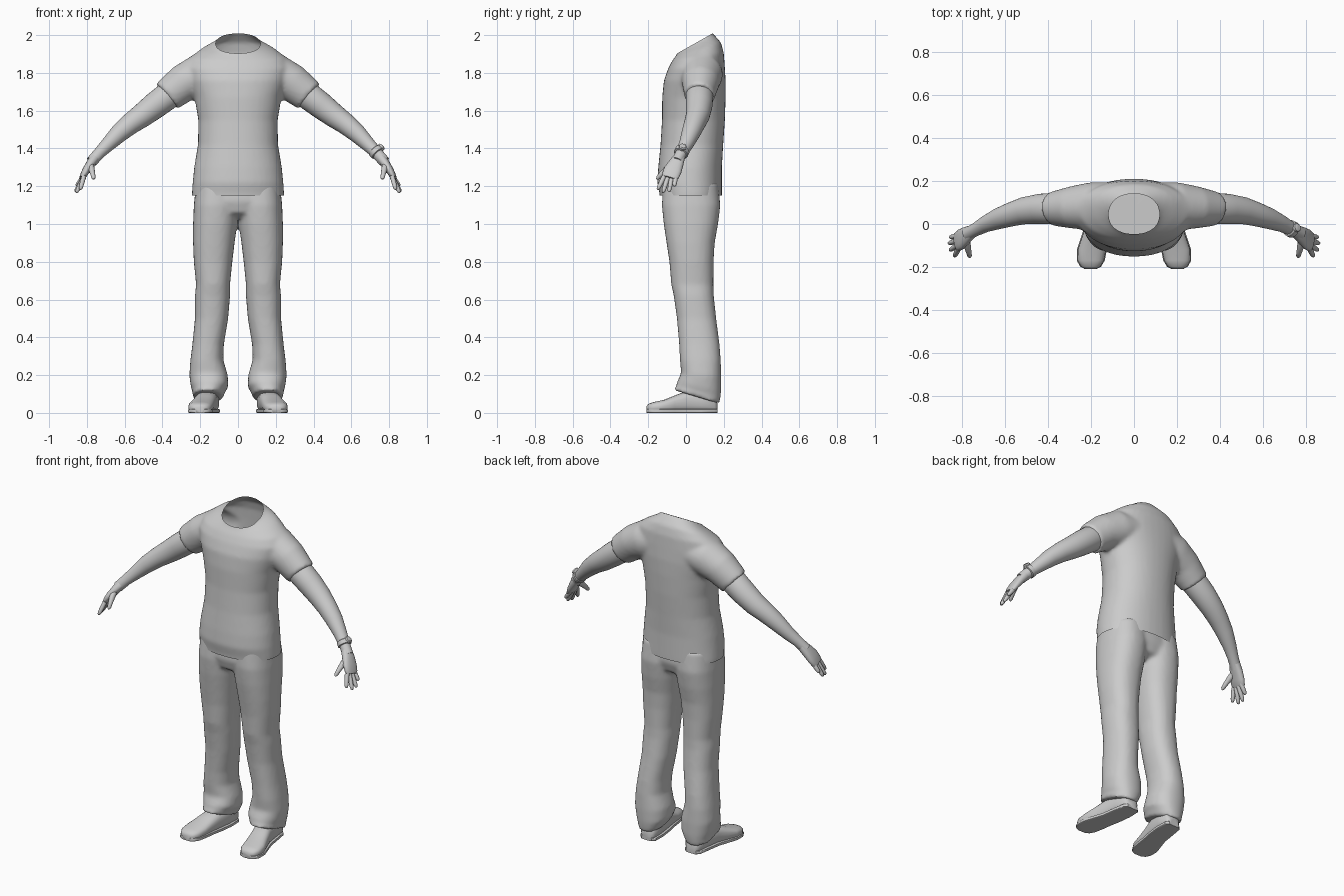
import bpy, bmesh, math
from mathutils import Vector

cube = bpy.data.objects.get("Cube")
if cube:
    bpy.data.objects.remove(cube, do_unlink=True)

grey = bpy.data.materials.new("plain grey")
grey.use_nodes = True
GREY = (0.6, 0.6, 0.6, 1)
grey.diffuse_color = GREY
grey.node_tree.nodes["Principled BSDF"].inputs["Base Color"].default_value = GREY


def power(t, p):
    return math.copysign(abs(t) ** (2 / p), t)


def loft(bm, rings, n=28, p=2.0):
    """Skin a closed solid over rings of (centre, u axis, v axis)."""
    loops = []
    for c, u, v in rings:
        angles = [2 * math.pi * i / n for i in range(n)]
        loops.append([bm.verts.new(c + u * power(math.cos(a), p) + v * power(math.sin(a), p))
                      for a in angles])
    for a, b in zip(loops, loops[1:]):
        for i in range(n):
            bm.faces.new((a[i], a[(i + 1) % n], b[(i + 1) % n], b[i]))
    bm.faces.new(loops[0][::-1])
    bm.faces.new(loops[-1])


def level(z, x0, x1, y0, y1, tilt=0):
    """Horizontal ring from its extents; tilt raises the back."""
    ry = (y1 - y0) / 2
    return (Vector(((x0 + x1) / 2, (y0 + y1) / 2, z)),
            Vector(((x1 - x0) / 2, 0, 0)), Vector((0, ry, ry * tilt)))


def tube(points, side=(0, 1, 0)):
    """Rings along a path of (x, y, z, radius along side, other radius)."""
    cs = [Vector(q[:3]) for q in points]
    rings = []
    for i, q in enumerate(points):
        t = (cs[min(i + 1, len(cs) - 1)] - cs[max(i - 1, 0)]).normalized()
        s = Vector(side)
        u = (s - t * s.dot(t)).normalized()
        rings.append((cs[i], u * q[3], t.cross(u) * q[-1]))
    return rings


def flip(rings):
    m = Vector((-1, 1, 1))
    return [tuple(v * m for v in ring) for ring in rings]


def finish(bm, name, mirror=False, blend=0, angle=50):
    """Make the object; blend fuses the solids with that voxel size."""
    bmesh.ops.recalc_face_normals(bm, faces=bm.faces[:])
    me = bpy.data.meshes.new(name)
    bm.to_mesh(me)
    bm.free()
    ob = bpy.data.objects.new(name, me)
    bpy.context.collection.objects.link(ob)
    me.materials.append(grey)
    bpy.ops.object.select_all(action='DESELECT')
    ob.select_set(True)
    bpy.context.view_layer.objects.active = ob
    if mirror:
        ob.modifiers.new("Mirror", 'MIRROR').use_mirror_merge = False
    if blend:
        r = ob.modifiers.new("Fuse", 'REMESH')
        r.mode, r.voxel_size = 'VOXEL', blend
        s = ob.modifiers.new("Soften", 'SMOOTH')
        s.factor, s.iterations = 0.5, 6
    for m in list(ob.modifiers):
        bpy.ops.object.modifier_apply(modifier=m.name)
    bpy.ops.object.shade_smooth_by_angle(angle=math.radians(angle))
    return ob


def trim(ob, co, normal):
    """Cut away the side the normal points to, leaving an open edge."""
    bm = bmesh.new()
    bm.from_mesh(ob.data)
    bmesh.ops.bisect_plane(bm, geom=bm.verts[:] + bm.edges[:] + bm.faces[:],
                           plane_co=co, plane_no=normal, clear_outer=True)
    bm.to_mesh(ob.data)
    bm.free()


# T-shirt: body, shoulders and two short sleeves, open at neck and hem
bm = bmesh.new()
body = [(1.08, .24, -.135, .188, 0), (1.16, .244, -.14, .19, 0), (1.22, .24, -.152, .19, 0),
        (1.3, .232, -.147, .19, 0), (1.42, .212, -.135, .197, 0), (1.55, .21, -.127, .206, 0),
        (1.67, .23, -.126, .21, 0), (1.76, .26, -.117, .21, 0), (1.83, .275, -.095, .205, .05),
        (1.885, .25, -.073, .2, .15), (1.925, .19, -.055, .185, .3),
        (1.952, .125, -.045, .15, .5), (1.965, .106, -.042, .132, .56), (2.03, .1, -.03, .13, .56)]
loft(bm, [level(z, -r, r, y0, y1, t) for z, r, y0, y1, t in body], 40, 2.2)
sleeve = tube([(.1, .085, 1.81, .11, .1), (.2, .082, 1.79, .112, .112), (.29, .077, 1.745, .098, .1),
               (.36, .072, 1.69, .083, .09), (.376, .07, 1.676, .08, .088)])
loft(bm, sleeve)
loft(bm, flip(sleeve))
shirt = finish(bm, "shirt", blend=.011)
trim(shirt, (0, .045, 1.955), (0, -.49, .87))
trim(shirt, (0, 0, 1.15), (0, 0, -1))

# Trousers: seat plus two legs with cuffs that drop at the heel
bm = bmesh.new()
loft(bm, [level(1.22, -.22, .22, -.12, .17), level(1.12, -.225, .225, -.127, .175),
          level(1.06, -.17, .17, -.11, .155), level(1.03, -.1, .1, -.06, .1)], 36, 2.3)
leg = [level(1.22, -.01, .222, -.12, .17), level(1.1, -.005, .234, -.128, .182),
       level(1.0, .004, .238, -.118, .17), level(.9, .018, .238, -.103, .152),
       level(.8, .03, .234, -.088, .146), level(.68, .042, .222, -.078, .145),
       level(.62, .042, .228, -.065, .147), level(.5, .052, .228, -.048, .16),
       level(.36, .075, .242, -.036, .178), level(.28, .078, .252, -.032, .184),
       level(.2, .054, .258, -.026, .187, -.1), level(.14, .052, .25, -.046, .186, -.22),
       level(.11, .07, .24, -.052, .182, -.28), level(.085, .08, .242, -.064, .176, -.3)]
loft(bm, leg, 32, 2.3)
loft(bm, flip(leg), 32, 2.3)
finish(bm, "trousers", blend=.011)

# Bare arms
bm = bmesh.new()
loft(bm, tube([(.28, .077, 1.745, .06), (.37, .072, 1.68, .073), (.44, .07, 1.627, .07),
               (.51, .062, 1.573, .063), (.57, .045, 1.53, .056), (.63, .025, 1.48, .049),
               (.69, 0, 1.42, .038), (.735, -.025, 1.375, .031), (.775, -.047, 1.33, .03)]))
finish(bm, "arms", mirror=True)

# Hands: flattened palm, four fingers and a thumb
bm = bmesh.new()
palm = [(.755, -.035, 1.352, .03, .026), (.78, -.052, 1.32, .04, .024),
        (.803, -.07, 1.285, .048, .021), (.82, -.082, 1.255, .046, .017),
        (.828, -.087, 1.243, .036, .012)]
loft(bm, tube(palm), 20, 2.4)
fingers = [(-.115, 1.253, .835, -.15, 1.182), (-.096, 1.248, .856, -.122, 1.166),
           (-.075, 1.247, .862, -.09, 1.17), (-.054, 1.254, .856, -.062, 1.2)]
for y, z, tx, ty, tz in fingers:
    base, tip = Vector((.816, y, z)), Vector((tx, ty, tz))
    shape = [(0, .013), (.45, .0125), (.8, .011), (.95, .008), (1, .003)]
    loft(bm, tube([(*base.lerp(tip, f), r) for f, r in shape], (.2, 1, 0)), 12)
loft(bm, tube([(.782, -.065, 1.32, .018), (.776, -.1, 1.293, .017), (.769, -.13, 1.265, .013),
               (.765, -.148, 1.245, .011), (.764, -.155, 1.237, .004)], (1, 0, 0)), 12)
finish(bm, "hands", mirror=True)

# Wristwatch on the left wrist: strap and raised case
bm = bmesh.new()
loft(bm, tube([(.722, -.018, 1.392, .034), (.724, -.019, 1.39, .039),
               (.739, -.027, 1.373, .039), (.741, -.028, 1.371, .034)]))
loft(bm, tube([(.75, -.02, 1.4, .02), (.762, -.016, 1.41, .02), (.765, -.015, 1.413, .014)]), 16)
finish(bm, "wristwatch", angle=35)

# Shoes: rounded uppers on thin soles
last = [(.167, .15, .03, .05), (.15, .15, .048, .09), (.08, .155, .055, .115),
        (0, .166, .056, .115), (-.06, .182, .06, .092), (-.12, .196, .066, .068),
        (-.17, .201, .061, .058), (-.198, .202, .045, .048), (-.209, .202, .024, .036)]


def shoe_rings(grow, height=None):
    return [(Vector((x, y, (height or h) / 2)), Vector((r + grow, 0, 0)),
             Vector((0, 0, (height or h) / 2))) for y, x, r, h in last]


bm = bmesh.new()
loft(bm, shoe_rings(0), 24, 2.6)
finish(bm, "shoe_uppers", mirror=True)
bm = bmesh.new()
loft(bm, shoe_rings(.004, .02), 24, 8)
finish(bm, "shoe_soles", mirror=True, angle=40)
